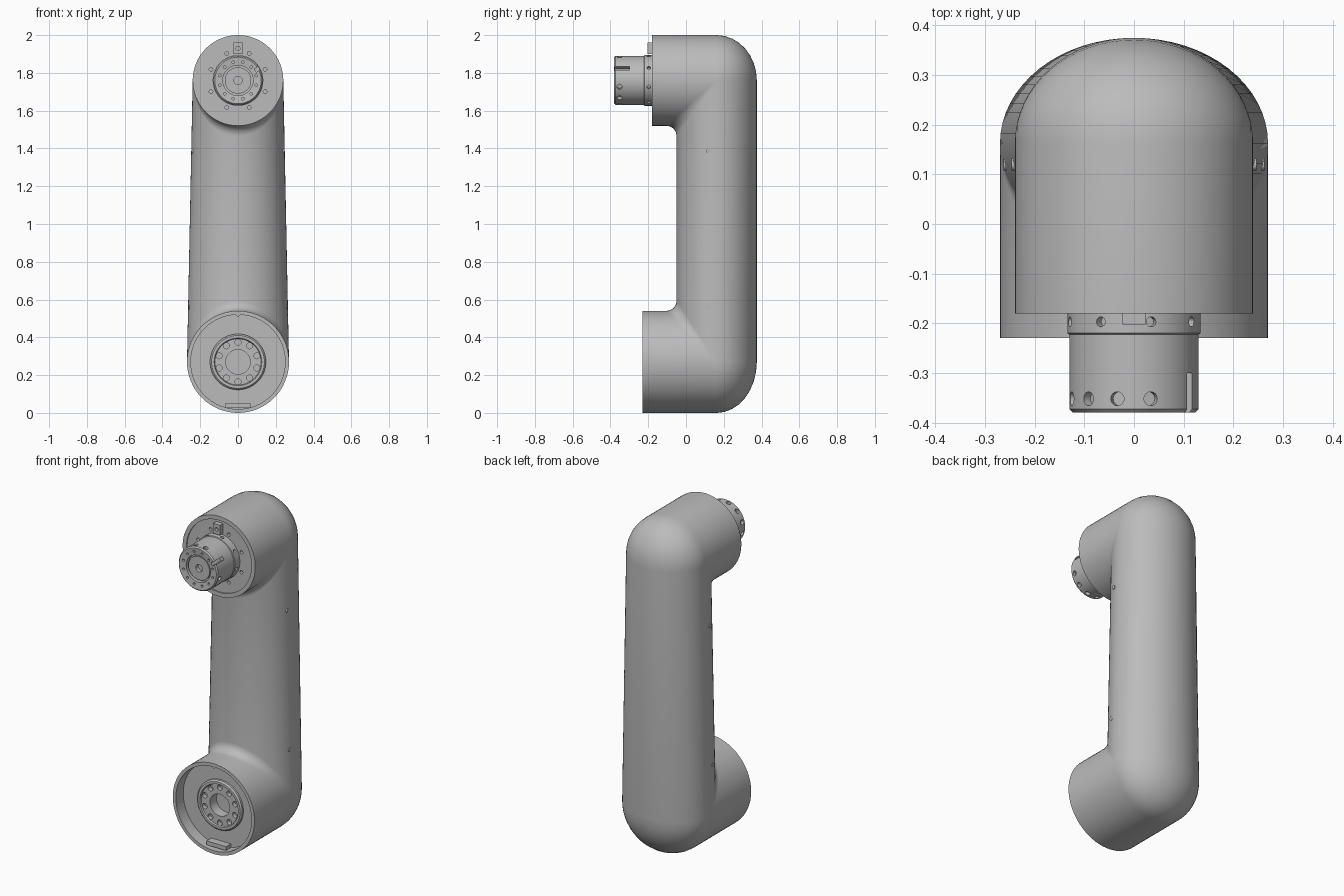
import bpy, bmesh
from math import sin, cos, pi, radians
from mathutils import Matrix, Vector

cube = bpy.data.objects.get("Cube")
if cube:
    bpy.data.objects.remove(cube, do_unlink=True)

GREY = (0.5, 0.5, 0.5, 1)
grey = bpy.data.materials.new("light grey metal")
grey.use_nodes = True
grey.diffuse_color = GREY
grey.node_tree.nodes["Principled BSDF"].inputs["Base Color"].default_value = GREY

# Main dimensions: housing centres, radii, front planes, column section
ZT, RT, FT = 1.76, 0.24, -0.18
ZB, RB, FB = 0.27, 0.27, -0.23
CY, RY, FILLET = 0.1625, 0.2125, 0.055
HALF = 32


def finish(name, bm, smooth=True):
    bmesh.ops.remove_doubles(bm, verts=bm.verts, dist=1e-5)
    bmesh.ops.recalc_face_normals(bm, faces=bm.faces)
    mesh = bpy.data.meshes.new(name)
    bm.to_mesh(mesh)
    bm.free()
    mesh.materials.append(grey)
    ob = bpy.data.objects.new(name, mesh)
    bpy.context.collection.objects.link(ob)
    if smooth:
        shade(ob)
    return ob


def activate(ob):
    bpy.ops.object.select_all(action='DESELECT')
    ob.select_set(True)
    bpy.context.view_layer.objects.active = ob


def shade(ob):
    activate(ob)
    bpy.ops.object.shade_smooth_by_angle(angle=radians(32))


def lathe(name, profile, cz):
    """Spin (radius, y) points about the y axis at height cz."""
    bm = bmesh.new()
    vs = [bm.verts.new((0, y, cz + r)) for r, y in profile]
    es = [bm.edges.new(p) for p in zip(vs, vs[1:])]
    bmesh.ops.spin(bm, geom=vs + es, cent=(0, 0, cz), axis=(0, 1, 0),
                   angle=2 * pi, steps=2 * HALF)
    return finish(name, bm, smooth=False)


def rod(bm, centre, rotation, radius, depth, segments=16):
    bmesh.ops.create_cone(bm, cap_ends=True, segments=segments, radius1=radius,
                          radius2=radius, depth=depth,
                          matrix=Matrix.Translation(centre) @ rotation)


def block(bm, centre, size, rotation=Matrix()):
    bmesh.ops.create_cube(bm, size=1, matrix=Matrix.Translation(centre) @ rotation
                          @ Matrix.Diagonal((*size, 1)))


def around(cz, r, y, a):
    """Point on a circle about the y axis; a is measured from the top."""
    return Vector((r * sin(a), y, cz + r * cos(a)))


def cut(ob, bm):
    cutter = finish("hole_cutter", bm, smooth=False)
    cutter.hide_render = True
    mod = ob.modifiers.new("holes", 'BOOLEAN')
    mod.operation, mod.solver, mod.object = 'DIFFERENCE', 'EXACT', cutter
    activate(ob)
    bpy.ops.object.modifier_apply(modifier=mod.name)
    bpy.data.objects.remove(cutter, do_unlink=True)
    shade(ob)


ALONG_Y = Matrix.Rotation(pi / 2, 4, 'X')
ALONG_X = Matrix.Rotation(pi / 2, 4, 'Y')

# Link body: side profiles lofted across x, each slice shrunk by s
bm = bmesh.new()
inner_rows, outer_rows = [], []
for i in range(HALF + 1):
    t = -pi / 2 + pi * i / HALF
    u, s = sin(t), max(cos(t), 0)
    xt, xb, f, yf = u * RT, u * RB, FILLET * s, CY - RY * s
    quarter = [k * pi / 16 for k in range(9)]
    zt, zb = ZT - RT * s, ZB + RB * s
    inner = [(xt, FT, zt)]
    inner += [(xt, yf - f + f * sin(a), zt - f + f * cos(a)) for a in quarter]
    inner += [(xb, yf - f + f * cos(a), zb + f - f * sin(a)) for a in quarter]
    inner += [(xb, FB, zb)]
    outer = [(xt, FT, ZT + RT * s)]
    outer += [(xt, CY + RY * s * sin(a), ZT + RT * s * cos(a)) for a in quarter]
    outer += [(xb, CY + RY * s * cos(a), ZB - RB * s * sin(a)) for a in quarter]
    outer += [(xb, FB, ZB - RB * s)]
    inner_rows.append([bm.verts.new(p) for p in inner])
    outer_rows.append([bm.verts.new(p) for p in outer])
for rows in (inner_rows, outer_rows):
    for a, b in zip(rows, rows[1:]):
        for j in range(len(a) - 1):
            bm.faces.new((a[j], a[j + 1], b[j + 1], b[j]))
finish("link_body", bm)

# Upper flange plate with bolt circle
plate = lathe("upper_flange", [(0, -0.173), (0.215, -0.173), (0.215, FT), (RT, FT),
                               (0.22, -0.12), (0, -0.12)], ZT)
bm = bmesh.new()
for k in range(8):
    rod(bm, around(ZT, 0.155, -0.17, radians(22.5 + 45 * k)), ALONG_Y, 0.01, 0.05)
cut(plate, bm)

# Connector spigot with axial holes, radial holes and a key slot
spigot = lathe("connector_spigot", [
    (0, -0.345), (0.022, -0.345), (0.022, -0.368), (0.07, -0.368), (0.07, -0.35),
    (0.08, -0.35), (0.08, -0.375), (0.123, -0.38), (0.13, -0.373), (0.13, -0.223),
    (0.134, -0.22), (0.134, -0.16), (0, -0.16)], ZT)
bm = bmesh.new()
for k in range(12):
    a = radians(15 + 30 * k)
    rod(bm, around(ZT, 0.1, -0.38, a), ALONG_Y, 0.007, 0.03, 12)
    if k not in (1, 2):
        rod(bm, around(ZT, 0.13, -0.352, a), Matrix.Rotation(a, 4, 'Y'), 0.014, 0.04)
for k in range(8):
    a = radians(15 + 45 * k)
    rod(bm, around(ZT, 0.13, -0.197, a), Matrix.Rotation(a, 4, 'Y'), 0.01, 0.03)
slot = radians(60)
block(bm, around(ZT, 0.13, -0.35, slot), (0.02, 0.1, 0.05), Matrix.Rotation(slot, 4, 'Y'))
cut(spigot, bm)

# Locating tab above the connector
bm = bmesh.new()
block(bm, (0, -0.185, ZT + 0.17), (0.046, 0.035, 0.06))
tab = finish("locating_tab", bm, smooth=False)
bm = bmesh.new()
rod(bm, (0, -0.2, ZT + 0.17), ALONG_Y, 0.011, 0.03)
cut(tab, bm)

# Lower socket: rim, recess floor, hub and bore
socket = lathe("lower_socket", [
    (0, -0.11), (0.065, -0.11), (0.065, -0.172), (0.122, -0.172), (0.126, -0.18),
    (0.14, -0.18), (0.148, -0.172), (0.148, -0.16), (0.25, -0.16), (0.25, FB),
    (RB, FB), (0.255, -0.1), (0.2, -0.08), (0, -0.08)], ZB)
bm = bmesh.new()
for k in range(10):
    rod(bm, around(ZB, 0.105, -0.172, radians(36 * k)), ALONG_Y, 0.016, 0.05)
cut(socket, bm)

# Key and pin inside the socket rim
bm = bmesh.new()
block(bm, (0, -0.18, ZB - 0.23), (0.13, 0.05, 0.024))
finish("socket_key", bm, smooth=False)
bm = bmesh.new()
rod(bm, (0, -0.192, ZB + 0.25), ALONG_Y, 0.01, 0.07)
finish("socket_pin", bm)

# Small side screws on both flanks of the column
bm = bmesh.new()
for side in (-1, 1):
    for x, z in ((0.241, 1.385), (0.257, 0.56)):
        rod(bm, (side * x, 0.12, z), ALONG_X, 0.012, 0.012)
finish("side_screws", bm)
